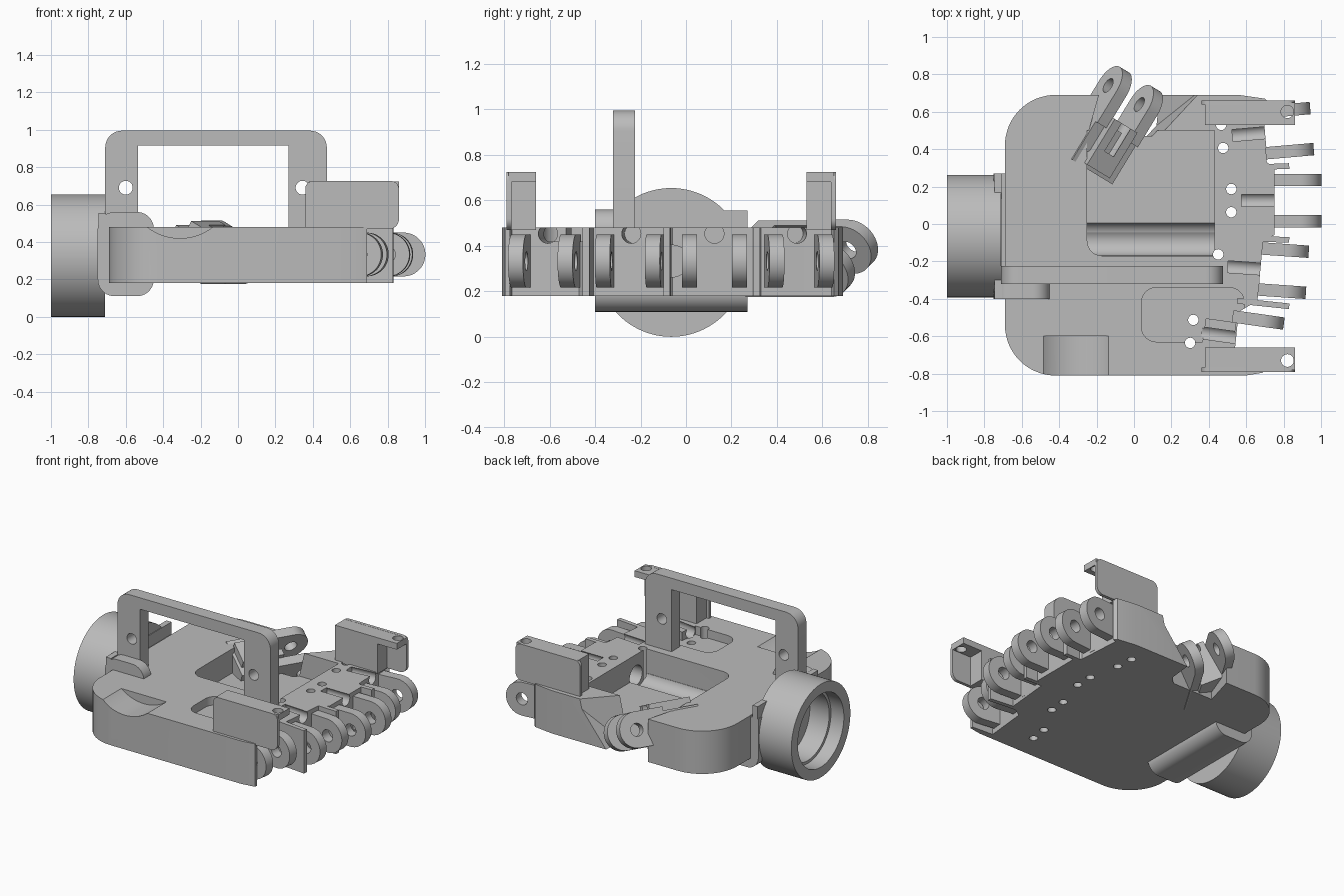
import bpy, bmesh
from math import sin, cos, pi, radians
from mathutils import Matrix, Vector

cube = bpy.data.objects.get("Cube")
if cube:
    bpy.data.objects.remove(cube, do_unlink=True)

GREY = (0.5, 0.5, 0.5, 1)
mat = bpy.data.materials.new("light grey")
mat.use_nodes = True
mat.diffuse_color = GREY
bsdf = next(n for n in mat.node_tree.nodes if n.type == 'BSDF_PRINCIPLED')
bsdf.inputs["Base Color"].default_value = GREY


def make(name, bm, matrix=None):
    bmesh.ops.recalc_face_normals(bm, faces=bm.faces)
    me = bpy.data.meshes.new(name)
    bm.to_mesh(me)
    bm.free()
    if matrix:
        me.transform(matrix)
    me.materials.append(mat)
    ob = bpy.data.objects.new(name, me)
    bpy.context.collection.objects.link(ob)
    return ob


def prism(name, pts, axis, lo, hi, matrix=None):
    """Extrude a 2D outline along an axis."""
    place = {'x': lambda a, b, h: (h, a, b),
             'y': lambda a, b, h: (a, h, b),
             'z': lambda a, b, h: (a, b, h)}[axis]
    bm = bmesh.new()
    rings = [[bm.verts.new(place(a, b, h)) for a, b in pts] for h in (lo, hi)]
    n = len(pts)
    bm.faces.new(rings[0])
    bm.faces.new(rings[1])
    for i in range(n):
        j = (i + 1) % n
        bm.faces.new((rings[0][i], rings[0][j], rings[1][j], rings[1][i]))
    return make(name, bm, matrix)


def arc(cx, cy, r, a0, a1, n=10):
    return [(cx + r * cos(radians(a0 + (a1 - a0) * i / n)),
             cy + r * sin(radians(a0 + (a1 - a0) * i / n))) for i in range(n + 1)]


def rounded(x0, x1, y0, y1, bl=0, br=0, tr=0, tl=0):
    """Rectangle with a radius for each corner."""
    pts = []
    for r, sx, sy, a in ((bl, 0, 0, 180), (br, 1, 0, 270), (tr, 1, 1, 0), (tl, 0, 1, 90)):
        cx = x1 - r if sx else x0 + r
        cy = y1 - r if sy else y0 + r
        pts += arc(cx, cy, r, a, a + 90) if r else [(cx, cy)]
    return pts


def box(name, x, y, z, matrix=None):
    return prism(name, rounded(*x, *y), 'z', *z, matrix)


def rod(name, a, b, r, axis, lo, hi, matrix=None, n=48):
    return prism(name, arc(a, b, r, 0, 360 - 360 / n, n - 1), axis, lo, hi, matrix)


def cut(ob, *cutters):
    """Subtract the cutters, bake the result and discard them."""
    for c in cutters:
        c.hide_render = True
        m = ob.modifiers.new("cut", 'BOOLEAN')
        m.operation = 'DIFFERENCE'
        m.solver = 'EXACT'
        m.object = c
    dg = bpy.context.evaluated_depsgraph_get()
    me = bpy.data.meshes.new_from_object(ob.evaluated_get(dg))
    ob.modifiers.clear()
    ob.data = me
    for c in cutters:
        bpy.data.objects.remove(c, do_unlink=True)
    return ob


def tapered(name, low, high, z0, z1):
    bm = bmesh.new()
    for pts, z in ((low, z0), (high, z1)):
        for x, y in pts:
            bm.verts.new((x, y, z))
    bmesh.ops.convex_hull(bm, input=bm.verts)
    return make(name, bm)


# Finger positions: centre between the lugs, and yaw
LUG_Z = 0.333
fingers = {"index": (0.67, -0.625, -8), "middle": (0.81, -0.25, -4),
           "ring": (0.885, 0.125, 0), "little": (0.835, 0.5, 5)}
frames = {k: Matrix.Translation((x, y, LUG_Z)) @ Matrix.Rotation(radians(a), 4, 'Z')
          for k, (x, y, a) in fingers.items()}


def tendon_groove(m):
    return rod("groove_cutter", 0, 0.12, 0.042, 'x', -0.31, -0.1, m, 24)


def pin_holes(m):
    return [rod("pin_cutter", -0.365, s * 0.062, 0.028, 'z', -0.3, 0.3, m, 16) for s in (-1, 1)]


def knuckle(name, m, tail=-0.16, block_back=-0.3):
    # Two rounded lugs with a pivot hole, and a block carrying the tendon groove
    for side, s in (("right", -1), ("left", 1)):
        outline = arc(0, 0, 0.117, -90, 90, 24) + [(tail, 0.117), (tail, -0.117)]
        lug = prism(f"{name}_{side}_lug", outline, 'y', s * 0.11 - 0.033, s * 0.11 + 0.033, m)
        cut(lug, rod("pivot_cutter", 0, 0, 0.042, 'y', -0.3, 0.3, m, 24))
    block = box(f"{name}_block", (block_back, -0.135), (-0.08, 0.08), (-0.135, 0.147), m)
    cut(block, tendon_groove(m))


# Palm body
edge = [(0.6, -0.81), (0.69, -0.795), (0.69, -0.775), (0.53, -0.765), (0.56, -0.47),
        (0.66, -0.41), (0.69, -0.09), (0.75, -0.06), (0.75, 0.3), (0.71, 0.33),
        (0.69, 0.64), (0.72, 0.65), (0.7, 0.67), (0.56, 0.69)]
outline = arc(-0.42, -0.54, 0.27, 180, 270, 16) + edge + arc(-0.42, 0.42, 0.27, 90, 180, 16)
palm = prism("palm", outline, 'z', 0.18, 0.48)
cutters = [
    prism("pocket_cutter", rounded(-0.25, 0.43, -0.17, 0.5, bl=0.08), 'z', 0.31, 0.6),
    rod("trough_cutter", -0.09, 0.33, 0.08, 'x', -0.25, 0.43),
    rod("cable_cutter", -0.06, LUG_Z, 0.07, 'x', -0.8, 0.95),
    rod("scoop_cutter", -0.31, 0.705, 0.285, 'y', -0.9, -0.6, None, 96),
    prism("recess_cutter", rounded(0.04, 0.59, -0.63, -0.34, .08, .08, .08, .08), 'z', 0.42, 0.6),
    tapered("thumb_notch_cutter",
            [(-0.17, 0.75), (0.08, 0.75), (0.05, 0.47), (-0.25, 0.47)],
            [(-0.17, 0.75), (0.4, 0.75), (0.14, 0.47), (-0.25, 0.47)], 0.1, 0.5),
]
for m in frames.values():
    cutters += [tendon_groove(m)] + pin_holes(m)
cut(palm, *cutters)

# Finger knuckles
for name, m in frames.items():
    knuckle(name + "_knuckle", m)

# Dividing ribs between the fingers
for i, (y, x0, a) in enumerate(((-0.44, 0.55, -6), (-0.085, 0.66, -2), (0.31, 0.68, 2))):
    m = Matrix.Translation((0.83, y, 0)) @ Matrix.Rotation(radians(a), 4, 'Z')
    box(f"finger_rib_{i + 1}", (x0 - 0.83, 0), (-0.015, 0.015), (0.18, 0.48), m)

# Thumb knuckle, tilted across the palm edge
fwd = Vector((0.52, 0.854, 0)).normalized()
lat = Vector((-0.75, 0.457, 0.46)).normalized()
up = fwd.cross(lat)
thumb = Matrix.Translation((-0.03, 0.675, 0.345)) @ Matrix((fwd, lat, up)).transposed().to_4x4()
knuckle("thumb_knuckle", thumb, -0.2, -0.42)
base = box("thumb_base", (-0.44, -0.18), (-0.142, 0.142), (-0.117, 0.09), thumb)
cut(base, *[rod("pin_cutter", -0.37, s * 0.062, 0.028, 'z', 0, 0.3, thumb, 16) for s in (-1, 1)])

# Wrist ring and its mounting block
ring = rod("wrist_ring", -0.065, 0.327, 0.327, 'x', -1, -0.71, None, 96)
cut(ring, rod("bore_cutter", -0.065, 0.327, 0.255, 'x', -1.1, -0.9, None, 96),
    rod("bore_cutter", -0.065, 0.327, 0.235, 'x', -1.1, -0.75, None, 96))


def cable_hole():
    return rod("cable_cutter", -0.06, LUG_Z, 0.07, 'x', -0.9, -0.2)


prism("mount_shoulder", rounded(-0.75, -0.45, 0.11, 0.56, .09, .09, .09, .09), 'y', -0.4, -0.32)
mount = prism("wrist_mount", rounded(-0.75, -0.45, 0.11, 0.47, .09, .09), 'y', -0.32, 0.27)
cut(mount, cable_hole())
plate = prism("wrist_plate", rounded(-0.4, 0.27, 0.2, 0.555), 'x', -0.745, -0.705)
cut(plate, cable_hole())

# Handle arch with a hole in each post
handle = prism("handle", rounded(-0.71, 0.475, 0.45, 0.995, tr=0.09, tl=0.09), 'y', -0.32, -0.225)
cut(handle, box("arch_cutter", (-0.535, 0.27), (-0.5, 0), (0.4, 0.915)),
    *[rod("post_hole_cutter", x, 0.69, 0.037, 'y', -0.5, 0, None, 24) for x in (-0.6, 0.345)])

# Side brackets: outer cheek, top flange with a hole, inner block
for side, outer, s in (("right", -0.79, 1), ("left", 0.66, -1)):
    def span(a, b):
        return sorted((outer + s * a, outer + s * b))
    prism(f"{side}_bracket_cheek", rounded(0.36, 0.86, 0.47, 0.725, br=0.05, tr=0.04, tl=0.04),
          'y', *span(0, 0.022))
    flange = box(f"{side}_bracket_flange", (0.38, 0.86), span(0.01, 0.13), (0.68, 0.724))
    cut(flange, rod("hole_cutter", 0.82, outer + s * 0.06, 0.034, 'z', 0.5, 0.8, None, 24))
    box(f"{side}_bracket_block", (0.38, 0.71), span(0.02, 0.13), (0.47, 0.69))

# Smooth curved faces, keep edges crisp
bpy.ops.object.select_all(action='DESELECT')
for ob in bpy.context.collection.objects:
    if ob.type == 'MESH' and mat.name in ob.data.materials:
        ob.select_set(True)
        bpy.context.view_layer.objects.active = ob
bpy.ops.object.shade_smooth_by_angle(angle=radians(30))
